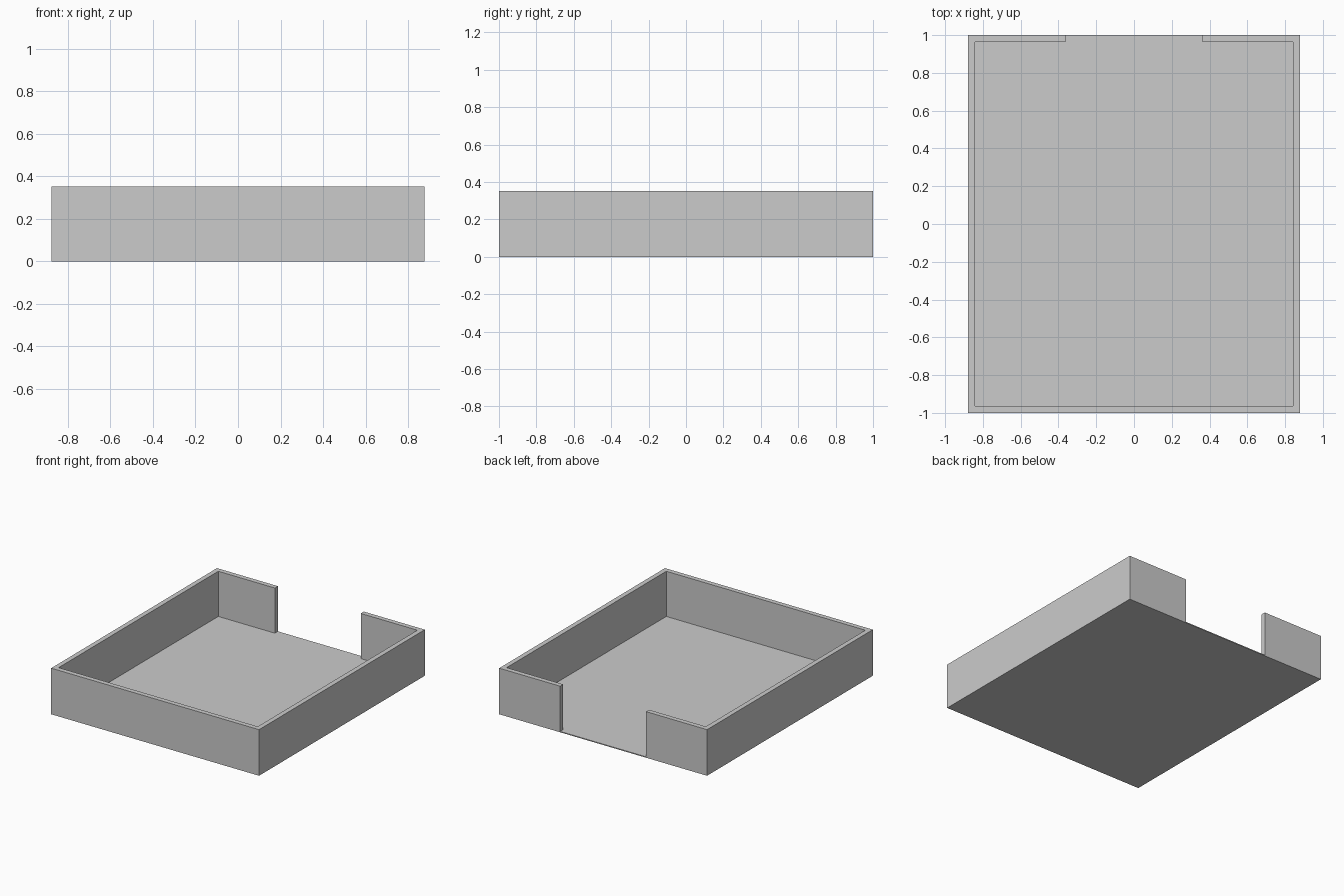
import bpy, bmesh

if "Cube" in bpy.data.objects:
    bpy.data.objects.remove(bpy.data.objects["Cube"])

W, D, H = 0.878, 1.0, 0.352      # half width, half depth, wall height
T, FLOOR, GAP = 0.037, 0.007, 0.363  # wall and floor thickness, half opening
w, d = W - T, D - T

# Right half of the outlines, mirrored to complete them
outer_half = [(GAP, D), (W, D), (W, -D)]
inner_half = [(GAP, d), (w, d), (w, -d)]


def mirror(half):
    return half + [(-x, y) for x, y in reversed(half)]


outer, inner = mirror(outer_half), mirror(inner_half)
bm = bmesh.new()


def ring(pts, z):
    return [bm.verts.new((x, y, z)) for x, y in pts]


def sides(low, high):
    n = len(low)
    for i in range(n):
        j = (i + 1) % n
        bm.faces.new((low[i], low[j], high[j], high[i]))


# Floor slab: underside, thin edge, and upper surface reaching into the opening
base, out_low, in_low = ring(outer, 0), ring(outer, FLOOR), ring(inner, FLOOR)
bm.faces.new(base)
sides(base, out_low)
bm.faces.new(in_low + [out_low[-1], out_low[0]])

# C-shaped wall standing on the slab, open at the middle of the back
wall_low = out_low + in_low[::-1]
wall_high = ring(outer + inner[::-1], H)
sides(wall_low, wall_high)
bm.faces.new(wall_high)

bmesh.ops.recalc_face_normals(bm, faces=bm.faces)
mesh = bpy.data.meshes.new("open_tray")
bm.to_mesh(mesh)
bm.free()
bpy.context.collection.objects.link(bpy.data.objects.new("open_tray", mesh))
